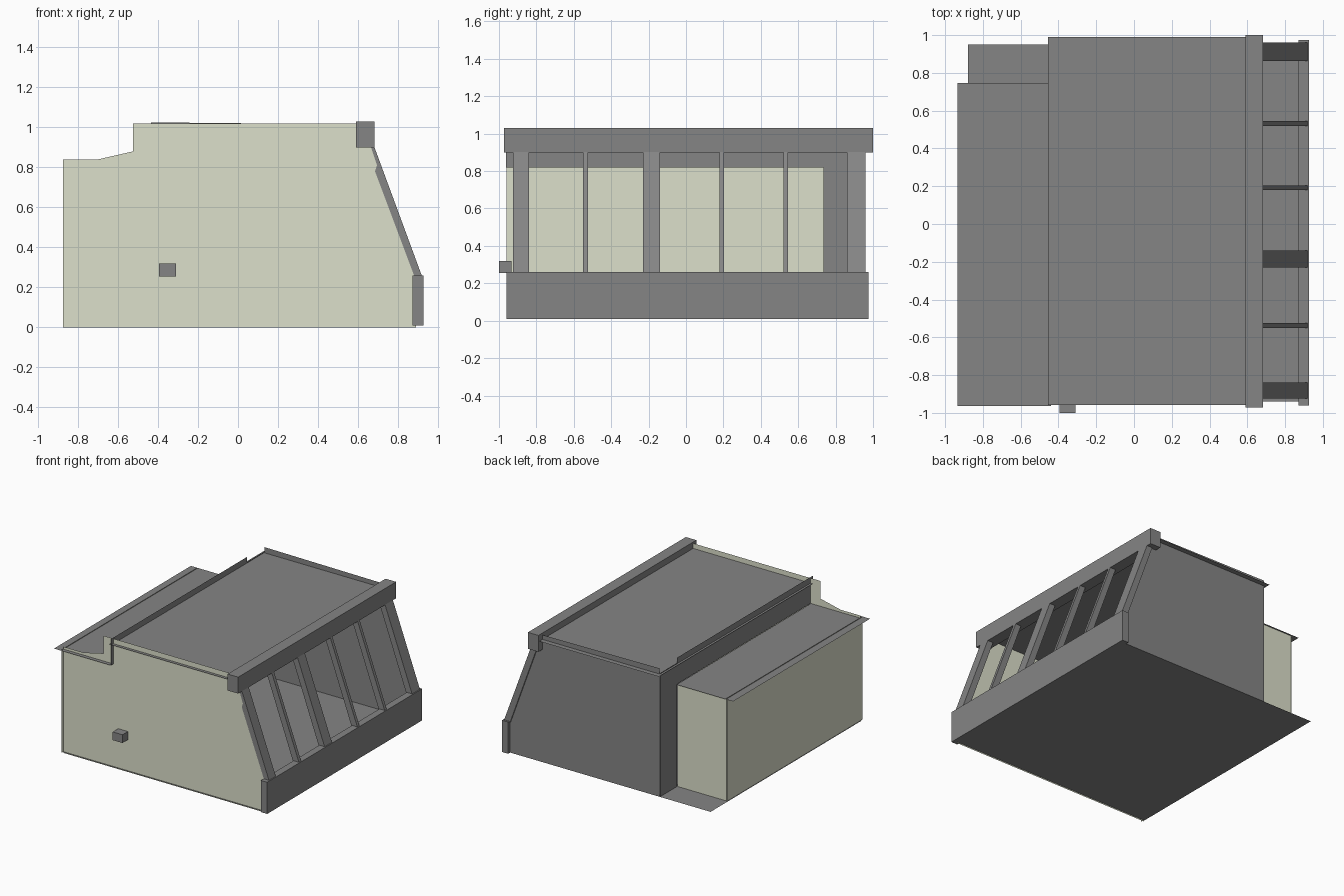
import bpy

if "Cube" in bpy.data.objects:
    bpy.data.objects.remove(bpy.data.objects["Cube"])

wall_mat = bpy.data.materials.new("pale_wall")
wall_mat.diffuse_color = (0.72, 0.745, 0.60, 1)
wall_mat.use_nodes = True
wall_mat.node_tree.nodes["Principled BSDF"].inputs["Base Color"].default_value = wall_mat.diffuse_color
grey_mat = bpy.data.materials.new("dark_grey")
grey_mat.diffuse_color = (0.235, 0.235, 0.235, 1)
grey_mat.use_nodes = True
grey_mat.node_tree.nodes["Principled BSDF"].inputs["Base Color"].default_value = grey_mat.diffuse_color


def mesh(name, verts, faces, mat=grey_mat):
    me = bpy.data.meshes.new(name)
    me.from_pydata(verts, [], faces)
    me.update()
    ob = bpy.data.objects.new(name, me)
    bpy.context.collection.objects.link(ob)
    me.materials.append(mat)
    return ob


def panel(name, verts, mat=grey_mat):
    """Single thin sheet, corners counter-clockwise seen from outside."""
    return mesh(name, verts, [range(len(verts))], mat)


def prism(name, profile, y0, y1):
    """Solid with an x-z profile (counter-clockwise from the front) along y."""
    n = len(profile)
    verts = [(x, y, z) for y in (y0, y1) for x, z in profile]
    faces = [range(n), range(2 * n - 1, n - 1, -1)]
    faces += [(i, i + n, (i + 1) % n + n, (i + 1) % n) for i in range(n)]
    return mesh(name, verts, faces)


def box(name, x0, x1, y0, y1, z0, z1):
    return prism(name, [(x0, z0), (x1, z0), (x1, z1), (x0, z1)], y0, y1)


def flat(name, x0, x1, y0, y1, z):
    return panel(name, [(x0, y0, z), (x1, y0, z), (x1, y1, z), (x0, y1, z)])


def side_wall(name, x, y0, y1, z0, z1, mat=grey_mat):
    return panel(name, [(x, y0, z0), (x, y0, z1), (x, y1, z1), (x, y1, z0)], mat)


# Floor and the two flat roofs
flat("floor", -0.88, 0.89, -0.94, 0.95, 0.01)
flat("main_roof", -0.455, 0.60, -0.957, 0.99, 0.98)
flat("annex_roof", -0.935, -0.44, -0.963, 0.747, 0.82)

# Front wall with raised parapet and stepped annex top
front = [(-0.875, 0), (0.89, 0), (0.89, 0.26), (0.88, 0.26), (0.685, 0.78),
         (0.695, 0.81), (0.665, 0.90), (0.60, 1.02), (-0.525, 1.02),
         (-0.525, 0.88), (-0.70, 0.84), (-0.875, 0.84)]
panel("front_wall", [(x, -0.932, z) for x, z in front], wall_mat)

# Back gable wall
gable = [(-0.435, 0.01), (0.89, 0.01), (0.89, 0.26), (0.67, 0.90),
         (0.60, 1.015), (-0.435, 1.025)]
panel("back_wall", [(x, 0.95, z) for x, z in reversed(gable)])

# Left side: wall above the annex opening, and the full-height end piece
side_wall("upper_left_wall", -0.437, -0.963, 0.735, 0.82, 1.028)
side_wall("left_end_wall", -0.437, 0.735, 0.95, 0.01, 0.985)

# Annex walls, just breaking through the flat annex roof
side_wall("annex_outer_wall", -0.873, -0.96, 0.74, 0.01, 0.825, wall_mat)
panel("annex_end_wall", [(-0.437, 0.733, 0.01), (-0.875, 0.733, 0.01),
                         (-0.875, 0.733, 0.82), (-0.437, 0.733, 0.82)], wall_mat)

# Beam and low sill that carry the sloping window bars
box("ridge_beam", 0.59, 0.682, -0.972, 1.0, 0.90, 1.03)
box("sill_wall", 0.872, 0.927, -0.96, 0.975, 0.01, 0.26)

# Sloping bars: wide at the ends and middle, narrow between
slope = [(0.868, 0.25), (0.922, 0.25), (0.675, 0.92), (0.625, 0.92)]
bars = [(-0.925, -0.84), (-0.551, -0.524), (-0.23, -0.139),
        (0.179, 0.204), (0.52, 0.545), (0.862, 0.96)]
for i, (y0, y1) in enumerate(bars):
    prism(f"window_bar_{i + 1}", slope, y0, y1)

# Small box on the front wall
box("wall_box", -0.395, -0.31, -1.0, -0.932, 0.255, 0.32)
